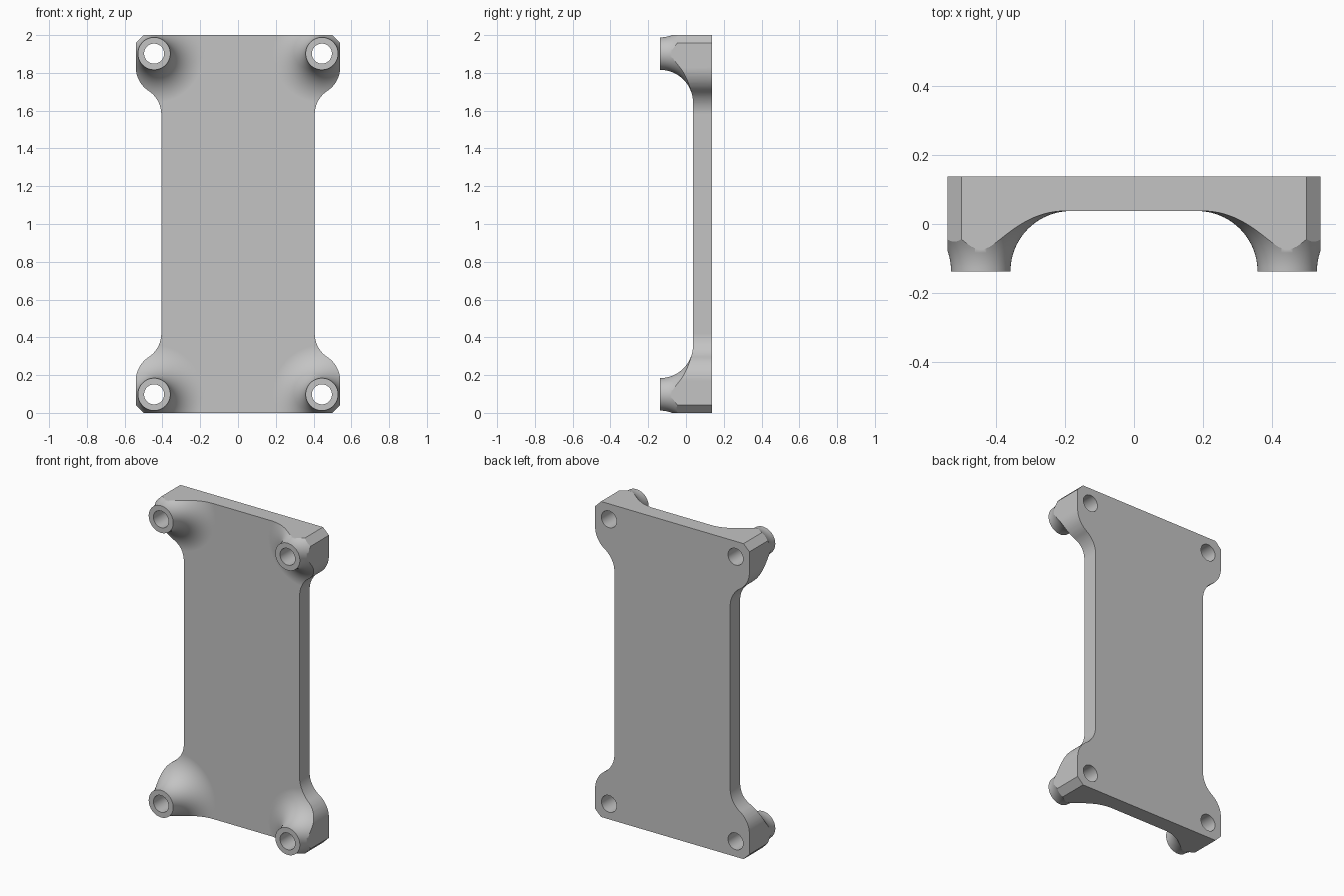
import bpy, bmesh
from math import sin, cos, pi, atan2, radians

if "Cube" in bpy.data.objects:
    bpy.data.objects.remove(bpy.data.objects["Cube"])

HALF_W, WAIST, CHAMFER = 0.541, 0.406, 0.041
BACK, PLATE_FRONT, TIP = 0.1375, 0.0375, -0.1375
BOSS_X, BOSS_Z, BOSS_R, HOLE_R = 0.444, 0.902, 0.086, 0.053
FILLET = PLATE_FRONT - TIP
CORNERS = [(sx, sz) for sx in (-1, 1) for sz in (-1, 1)]


def make_object(name, bm):
    bmesh.ops.recalc_face_normals(bm, faces=bm.faces)
    mesh = bpy.data.meshes.new(name)
    bm.to_mesh(mesh)
    bm.free()
    obj = bpy.data.objects.new(name, mesh)
    bpy.context.collection.objects.link(obj)
    return obj


def prism(name, outline, y0, y1):
    """Extrude an x-z outline along y."""
    bm = bmesh.new()
    face = bm.faces.new([bm.verts.new((x, y0, z)) for x, z in outline])
    new = bmesh.ops.extrude_face_region(bm, geom=[face])["geom"]
    moved = [v for v in new if isinstance(v, bmesh.types.BMVert)]
    bmesh.ops.translate(bm, verts=moved, vec=(0, y1 - y0, 0))
    return make_object(name, bm)


def corner_lathes(name, profile, sides=72):
    """Revolve a (radius, y) profile around each of the four hole axes."""
    bm = bmesh.new()
    for sx, sz in CORNERS:
        rings = []
        for r, y in profile:
            rings.append([bm.verts.new((sx * BOSS_X + r * cos(2 * pi * i / sides), y,
                                        1 + sz * BOSS_Z + r * sin(2 * pi * i / sides)))
                          for i in range(sides)])
        for a, b in zip(rings, rings[1:]):
            for i in range(sides):
                j = (i + 1) % sides
                bm.faces.new((a[i], a[j], b[j], b[i]))
        bm.faces.new(rings[0])
        bm.faces.new(rings[-1])
    return make_object(name, bm)


def combine(obj, tool, operation):
    mod = obj.modifiers.new(operation, "BOOLEAN")
    mod.operation, mod.object, mod.solver = operation, tool, "EXACT"
    bpy.context.view_layer.objects.active = obj
    bpy.ops.object.modifier_apply(modifier=mod.name)
    bpy.data.objects.remove(tool)


# Waisted outline: chamfered corner, then an S-curve down to the narrow middle
s_dx, s_dz, steps = HALF_W - WAIST, 0.25, 12
turn = 2 * atan2(s_dx, s_dz)
rad = s_dz / (2 * sin(turn))
z_start = 0.83
quarter = [(HALF_W - CHAMFER, 1), (HALF_W, 1 - CHAMFER)]
for i in range(steps + 1):
    a = turn * i / steps
    quarter.append((HALF_W - rad * (1 - cos(a)), z_start - rad * sin(a)))
for i in range(steps - 1, -1, -1):
    a = turn * i / steps
    quarter.append((WAIST + rad * (1 - cos(a)), z_start - s_dz + rad * sin(a)))
half = quarter + [(x, -z) for x, z in reversed(quarter)]
outline = [(x, 1 + z) for x, z in half + [(-x, z) for x, z in reversed(half)]]

# Plate with four flared bosses
body = prism("mounting_plate", [(-1, -0.5), (1, -0.5), (1, 2.5), (-1, 2.5)], PLATE_FRONT, BACK)
arc = 20
flare = [(BOSS_R + FILLET * (1 - cos(pi / 2 * i / arc)), TIP + FILLET * sin(pi / 2 * i / arc))
         for i in range(arc + 1)]
flare.append((BOSS_R + FILLET, (PLATE_FRONT + BACK) / 2))
combine(body, corner_lathes("boss_flares", flare), "UNION")

# Trim to the outline and drill the holes
combine(body, prism("outline_trim", outline, -0.3, 0.3), "INTERSECT")
combine(body, corner_lathes("hole_drills", [(HOLE_R, -0.3), (HOLE_R, 0.3)], 48), "DIFFERENCE")

# Plain grey finish
grey = bpy.data.materials.new("plain_grey")
grey.use_nodes = True
colour = (0.55, 0.55, 0.55, 1)
grey.diffuse_color = colour
grey.node_tree.nodes["Principled BSDF"].inputs["Base Color"].default_value = colour
body.data.materials.clear()
body.data.materials.append(grey)

# Smooth curves, crisp edges, flat large faces
bpy.ops.object.select_all(action="DESELECT")
body.select_set(True)
bpy.context.view_layer.objects.active = body
bpy.ops.object.shade_smooth_by_angle(angle=radians(25))
weighted = body.modifiers.new("flat_faces", "WEIGHTED_NORMAL")
weighted.keep_sharp = True
